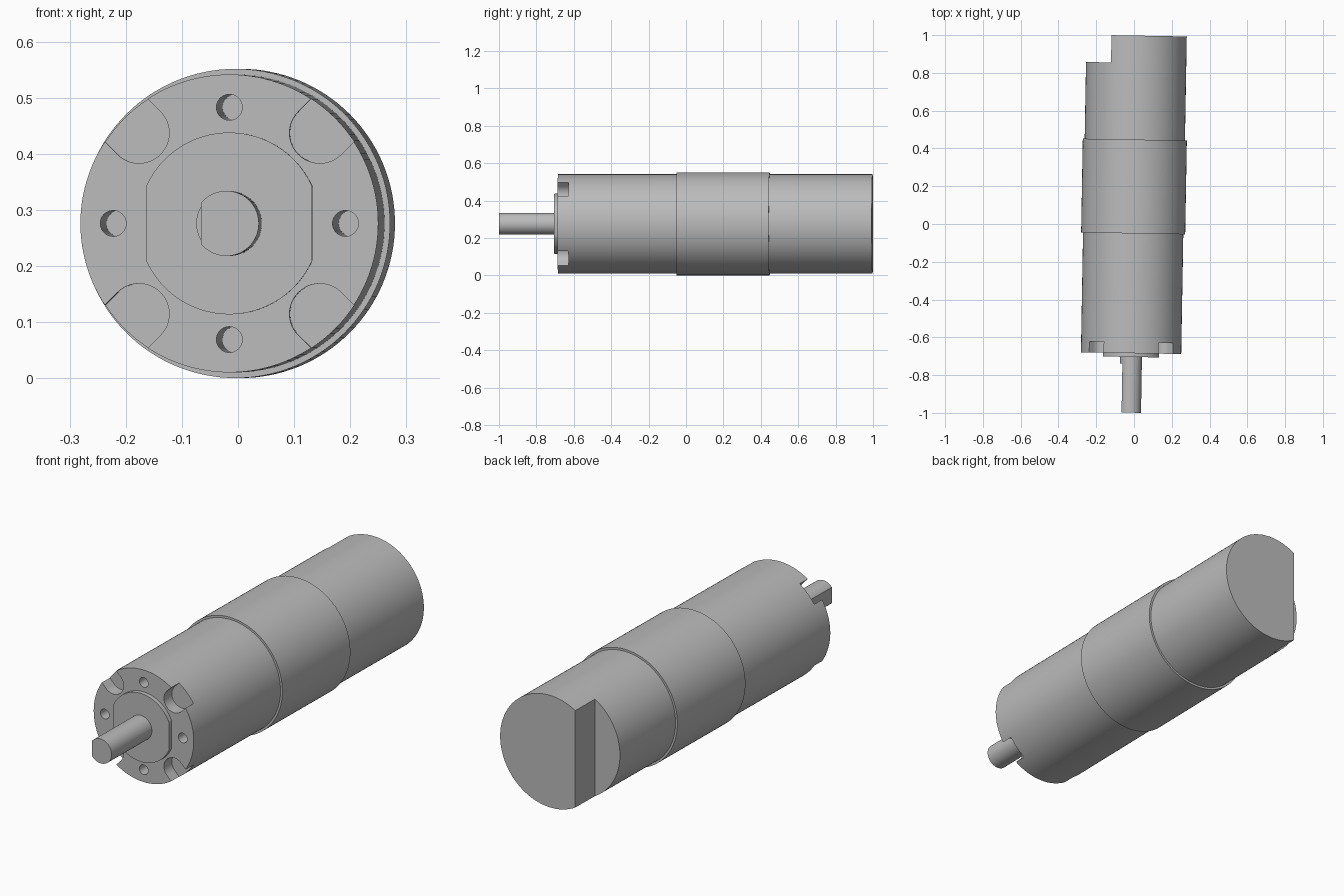
import bpy, bmesh, math

if "Cube" in bpy.data.objects:
    bpy.data.objects.remove(bpy.data.objects["Cube"])

TILT = math.radians(-1)          # the whole motor is turned slightly about z
CENTRE = (-0.0035, 0, 0.276)

grey = bpy.data.materials.new("plain grey")
grey.diffuse_color = (0.5, 0.5, 0.5, 1)
grey.use_nodes = True
grey.node_tree.nodes["Principled BSDF"].inputs["Base Color"].default_value = grey.diffuse_color


def disc(r, left=None, right=None, n=64):
    """Circle outline in x, z, optionally trimmed by a flat on the left or right."""
    a = math.acos((right or r) / r)
    b = math.pi - math.acos((left or r) / r)
    top = [a + (b - a) * i / n for i in range(n + 1)]
    angles = top + [-t for t in reversed(top)]
    return [(r * math.cos(t), r * math.sin(t)) for t in angles]


def slot(cx, cz, r, length, turn, n=24):
    """U outline that opens outward along the angle turn."""
    pts = [(length, -r), (length, r)]
    pts += [(r * math.cos(t), r * math.sin(t))
            for t in (math.pi / 2 + math.pi * i / n for i in range(n + 1))]
    c, s = math.cos(turn), math.sin(turn)
    return [(cx + u * c - v * s, cz + u * s + v * c) for u, v in pts]


def prism(name, outline, y0, y1):
    """Extrude an x, z outline along the motor axis."""
    bm = bmesh.new()
    face = bm.faces.new([bm.verts.new((x, y0, z)) for x, z in outline])
    ext = bmesh.ops.extrude_face_region(bm, geom=[face])
    for v in ext["geom"]:
        if isinstance(v, bmesh.types.BMVert):
            v.co.y = y1
    bmesh.ops.remove_doubles(bm, verts=bm.verts, dist=1e-5)
    bmesh.ops.recalc_face_normals(bm, faces=bm.faces)
    me = bpy.data.meshes.new(name)
    bm.to_mesh(me)
    bm.free()
    me.materials.append(grey)
    ob = bpy.data.objects.new(name, me)
    ob.location, ob.rotation_euler = CENTRE, (0, 0, TILT)
    bpy.context.collection.objects.link(ob)
    return ob


def activate(ob):
    bpy.ops.object.select_all(action='DESELECT')
    ob.select_set(True)
    bpy.context.view_layer.objects.active = ob


def cut(ob, cutter):
    bpy.context.view_layer.update()
    mod = ob.modifiers.new("cut", 'BOOLEAN')
    mod.operation, mod.solver, mod.object = 'DIFFERENCE', 'EXACT', cutter
    activate(ob)
    bpy.ops.object.modifier_apply(modifier=mod.name)
    bpy.data.objects.remove(cutter)


# Output shaft: round root, then a D-shaped length with a flat on the left
shaft_root = prism("shaft_root", disc(0.058), -0.74, -0.69)
shaft = prism("shaft", disc(0.058, left=0.045), -0.999, -0.74)

# Raised mounting boss with two flats
boss = prism("mounting_boss", disc(0.162, 0.148, 0.148), -0.704, -0.67)

# Gearbox housing with four screw holes and four edge notches
gearbox = prism("gearbox_housing", disc(0.2655), -0.684, -0.04)
for i in range(4):
    a = i * math.pi / 2
    hole = [(0.207 * math.cos(a) + x, 0.207 * math.sin(a) + z)
            for x, z in disc(0.023, n=20)]
    cut(gearbox, prism("hole_cutter", hole, -0.8, -0.06))
    b = a + math.pi / 4
    notch = slot(0.228 * math.cos(b), 0.228 * math.sin(b), 0.054, 0.2, b)
    cut(gearbox, prism("notch_cutter", notch, -0.8, -0.626))

# Wider middle sleeve
sleeve = prism("middle_sleeve", disc(0.2755), -0.05, 0.447)

# Rear housing with a step cut from the left side
rear = prism("rear_housing", disc(0.2655), 0.44, 0.9975)
step = [(-0.5, -0.5), (-0.133, -0.5), (-0.133, 0.5), (-0.5, 0.5)]
cut(rear, prism("step_cutter", step, 0.853, 1.2))

for ob in (shaft_root, shaft, boss, gearbox, sleeve, rear):
    activate(ob)
    bpy.ops.object.shade_smooth_by_angle(angle=math.radians(30))
